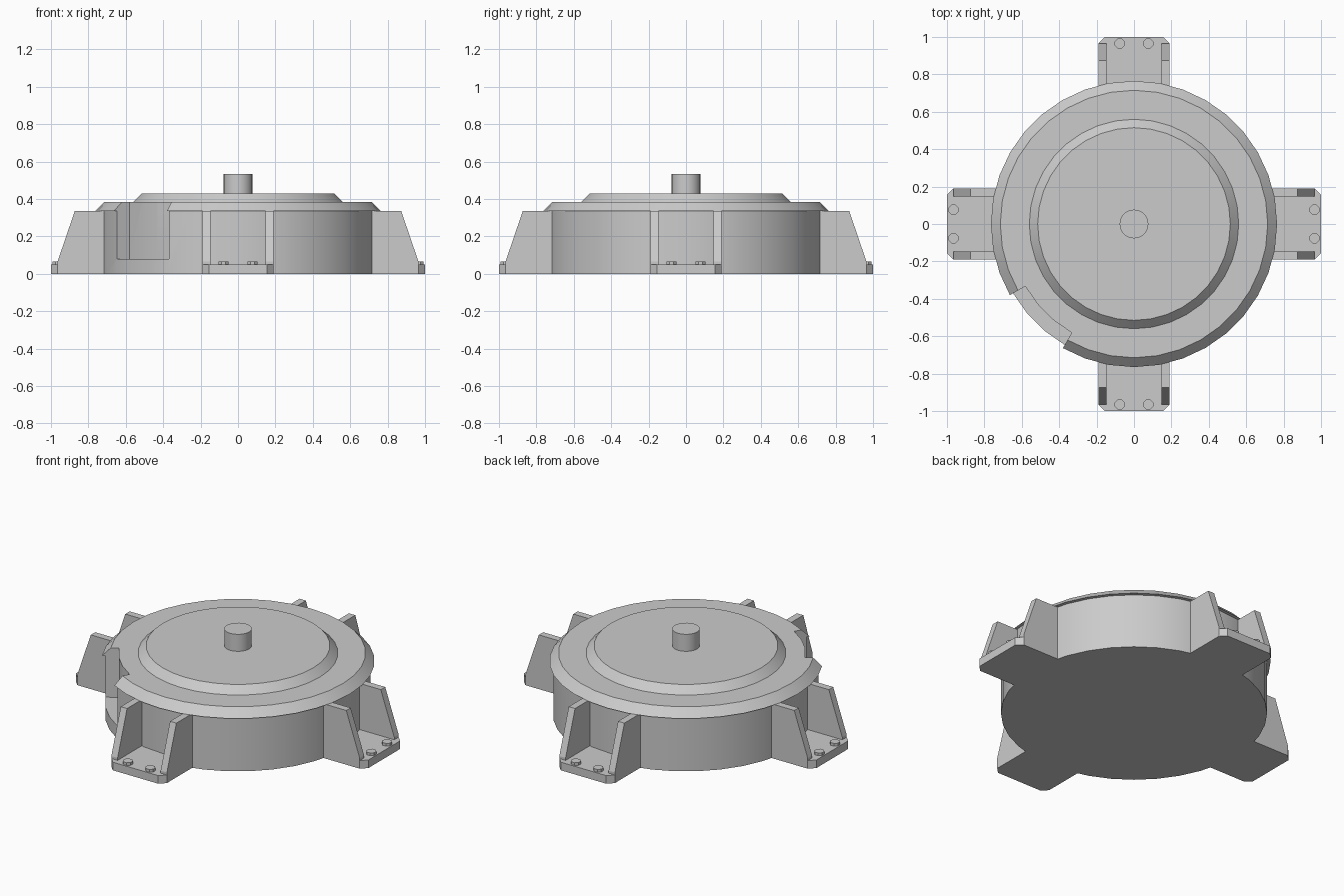
import bpy, bmesh
from math import sin, cos, radians, pi
from mathutils import Matrix

old = bpy.data.objects.get("Cube")
if old:
    bpy.data.objects.remove(old, do_unlink=True)

GREY = (0.6, 0.6, 0.6, 1.0)
metal = bpy.data.materials.new("plain grey metal")
metal.use_nodes = True
metal.diffuse_color = GREY
metal.node_tree.nodes["Principled BSDF"].inputs["Base Color"].default_value = GREY


def finish(name, bm, turn=0.0):
    """Turn a bmesh about z and make it an object."""
    bmesh.ops.transform(bm, matrix=Matrix.Rotation(turn, 4, "Z"), verts=bm.verts)
    bmesh.ops.recalc_face_normals(bm, faces=bm.faces)
    mesh = bpy.data.meshes.new(name)
    bm.to_mesh(mesh)
    bm.free()
    mesh.materials.append(metal)
    obj = bpy.data.objects.new(name, mesh)
    bpy.context.collection.objects.link(obj)
    return obj


def select(obj):
    bpy.ops.object.select_all(action="DESELECT")
    obj.select_set(True)
    bpy.context.view_layer.objects.active = obj


def smooth(obj):
    select(obj)
    bpy.ops.object.shade_smooth_by_angle(angle=radians(30))


def lathe(name, profile, sides):
    """Closed solid of revolution from (radius, height) points, bottom to top."""
    bm = bmesh.new()
    rings = [[bm.verts.new((r * cos(2 * pi * i / sides), r * sin(2 * pi * i / sides), z))
              for i in range(sides)] for r, z in profile]
    for low, high in zip(rings, rings[1:]):
        for i in range(sides):
            j = (i + 1) % sides
            bm.faces.new((low[i], low[j], high[j], high[i]))
    bm.faces.new(rings[0][::-1])
    bm.faces.new(rings[-1])
    return finish(name, bm)


def extrude(name, outline, depth, turn=0.0):
    """Prism from a planar outline of 3D points, pushed along a vector."""
    bm = bmesh.new()
    face = bm.faces.new([bm.verts.new(p) for p in outline])
    new = bmesh.ops.extrude_face_region(bm, geom=[face], use_keep_orig=True)["geom"]
    bmesh.ops.translate(bm, vec=depth, verts=[v for v in new if isinstance(v, bmesh.types.BMVert)])
    return finish(name, bm, turn)


# Round housing with overhanging bevelled rim and raised lid
housing = lathe("housing", [(0.745, 0), (0.745, 0.335), (0.765, 0.335), (0.715, 0.385),
                            (0.56, 0.385), (0.515, 0.43)], 36)

# Recess cut into the rim and wall
arc = [radians(a) for a in (209.8, 220, 230, 240.2)]
outline = [(0.67 * cos(a), 0.67 * sin(a), 0.08) for a in arc]
outline += [(0.9 * cos(a), 0.9 * sin(a), 0.08) for a in reversed(arc)]
cutter = extrude("recess_cutter", outline, (0, 0, 0.5))
cutter.hide_render = True
cut = housing.modifiers.new("recess", "BOOLEAN")
cut.operation = "DIFFERENCE"
cut.solver = "EXACT"
cut.object = cutter
select(housing)
bpy.ops.object.modifier_apply(modifier=cut.name)
bpy.data.objects.remove(cutter, do_unlink=True)
smooth(housing)

# Central shaft
smooth(lathe("shaft", [(0.077, 0.42), (0.077, 0.535)], 24))

# Four mounting feet: plate, two side ribs and two bolts each
W, RIB, PLATE = 0.19, 0.043, 0.05
for k, side in enumerate(("left", "back", "right", "front")):
    turn = k * pi / 2
    extrude(side + "_foot_plate",
            [(0.71, -W, 0), (0.965, -W, 0), (1, 0.035 - W, 0),
             (1, W - 0.035, 0), (0.965, W, 0), (0.71, W, 0)], (0, 0, PLATE), turn)
    for n, y in enumerate((-W, W - RIB), 1):
        extrude(f"{side}_rib_{n}",
                [(0.71, y, 0.02), (0.965, y, 0.02), (0.965, y, 0.065),
                 (0.873, y, 0.335), (0.71, y, 0.335)], (0, RIB, 0), turn)
    for n, y in enumerate((-0.077, 0.077), 1):
        ring = [(0.965 + 0.029 * cos(i * pi / 4 + pi / 8), y + 0.029 * sin(i * pi / 4 + pi / 8), 0.04)
                for i in range(8)]
        extrude(f"{side}_bolt_{n}", ring, (0, 0, 0.027), turn)
